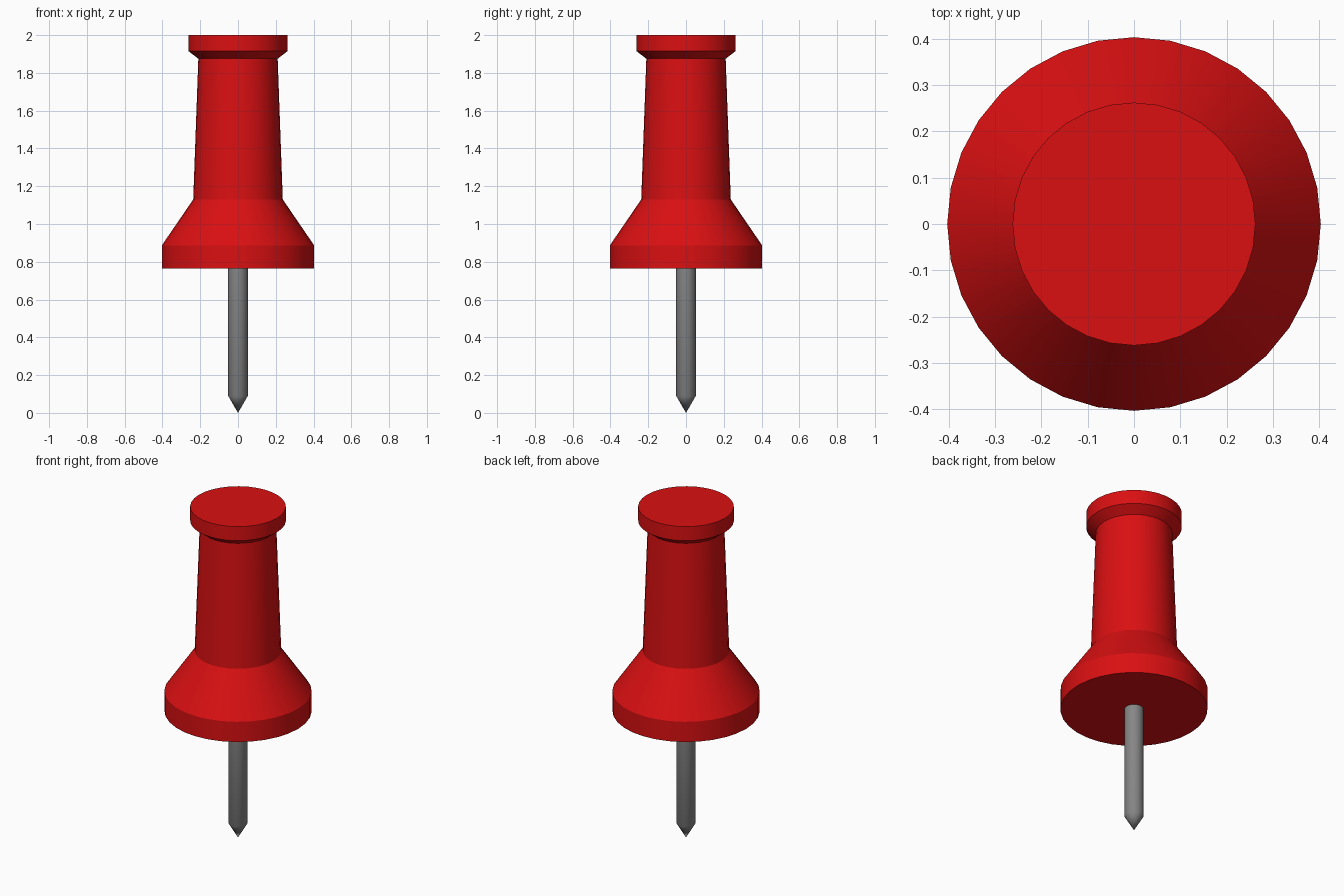
import bpy, bmesh, math

cube = bpy.data.objects.get("Cube")
if cube:
    bpy.data.objects.remove(cube, do_unlink=True)

SIDES = 32


def make_material(name, color):
    mat = bpy.data.materials.new(name)
    mat.use_nodes = True
    mat.diffuse_color = color
    bsdf = next(n for n in mat.node_tree.nodes if n.type == 'BSDF_PRINCIPLED')
    bsdf.inputs["Base Color"].default_value = color
    return mat


def lathe(name, profile, mat):
    """Revolve a bottom-to-top (radius, height) profile; zero radius makes a point."""
    bm = bmesh.new()
    rings = []
    for r, z in profile:
        if r == 0:
            rings.append([bm.verts.new((0, 0, z))] * SIDES)
        else:
            angles = [math.tau * i / SIDES for i in range(SIDES)]
            rings.append([bm.verts.new((r * math.cos(a), r * math.sin(a), z)) for a in angles])
    for low, high in zip(rings, rings[1:]):
        for i in range(SIDES):
            j = (i + 1) % SIDES
            corners = dict.fromkeys((low[i], low[j], high[j], high[i]))
            bm.faces.new(list(corners))
    # Flat caps on open ends
    for ring, (r, z) in ((rings[0][::-1], profile[0]), (rings[-1], profile[-1])):
        if r > 0:
            bm.faces.new(ring)
    bmesh.ops.recalc_face_normals(bm, faces=bm.faces[:])
    mesh = bpy.data.meshes.new(name)
    bm.to_mesh(mesh)
    bm.free()
    mesh.materials.append(mat)
    obj = bpy.data.objects.new(name, mesh)
    bpy.context.collection.objects.link(obj)
    bpy.ops.object.select_all(action='DESELECT')
    obj.select_set(True)
    bpy.context.view_layer.objects.active = obj
    bpy.ops.object.shade_smooth_by_angle(angle=math.radians(30))
    return obj


red = make_material("red plastic", (0.7, 0.005, 0.006, 1))
steel = make_material("grey steel", (0.24, 0.24, 0.24, 1))

# Handle: base rim, sloped shoulder, tapered grip, flared cap
lathe("handle", [(0.403, 0.765), (0.403, 0.887), (0.237, 1.13), (0.21, 1.875),
                 (0.262, 1.915), (0.262, 2.0)], red)

# Needle: pointed tip and straight shaft running into the handle
lathe("needle", [(0, 0), (0.052, 0.09), (0.052, 0.78)], steel)
